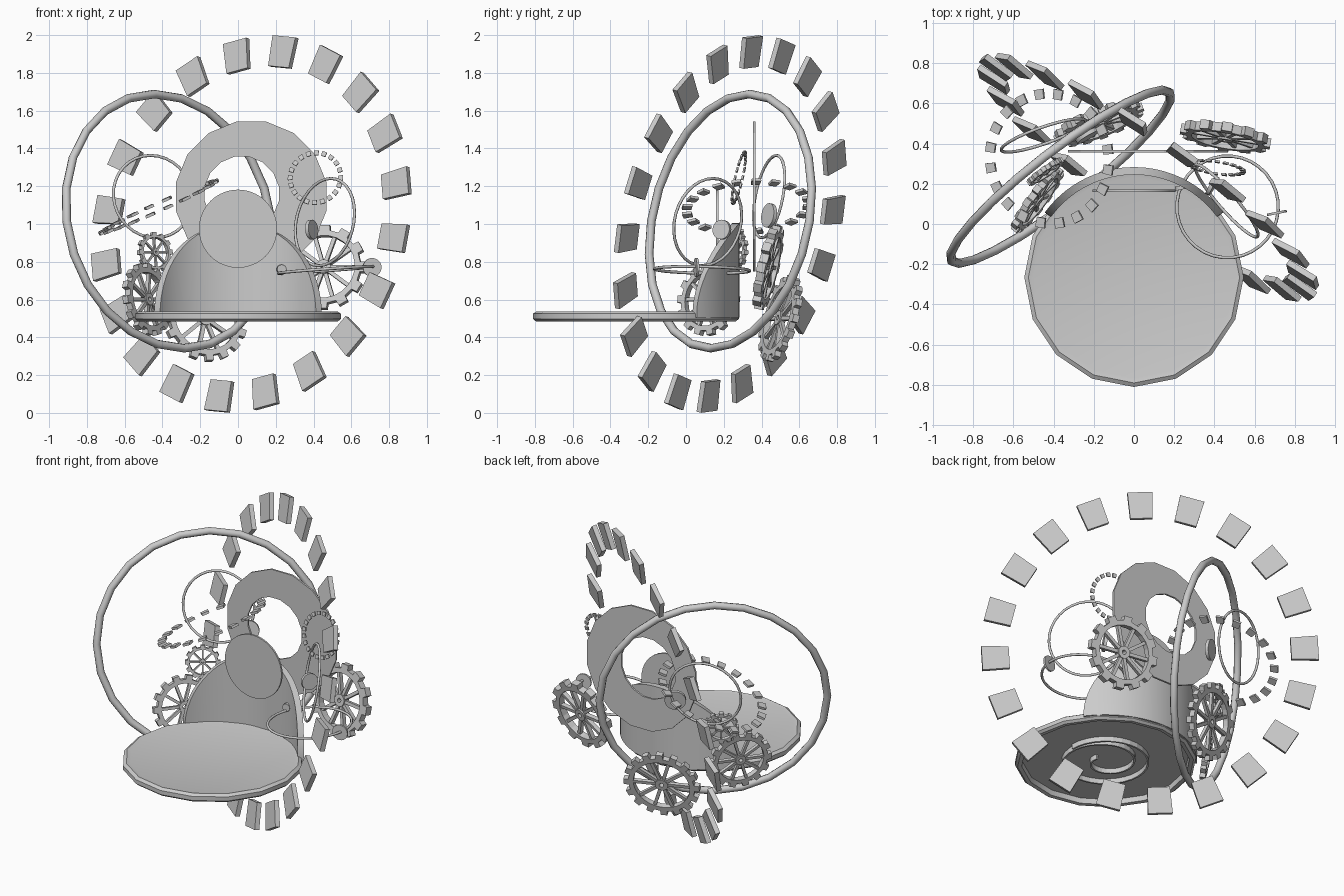
import bpy, bmesh
from math import sin, cos, pi, radians, sqrt
from mathutils import Matrix, Vector

if "Cube" in bpy.data.objects:
    bpy.data.objects.remove(bpy.data.objects["Cube"])


def frame(centre, normal, up=(0, 0, 1)):
    """Matrix whose local z is the normal and local y points towards up."""
    z = Vector(normal).normalized()
    x = Vector(up).cross(z).normalized()
    m = Matrix((x, z.cross(x), z)).transposed().to_4x4()
    m.translation = centre
    return m


def finish(name, bm, matrix=None, smooth=None):
    bmesh.ops.recalc_face_normals(bm, faces=bm.faces[:])
    me = bpy.data.meshes.new(name)
    bm.to_mesh(me)
    bm.free()
    ob = bpy.data.objects.new(name, me)
    bpy.context.collection.objects.link(ob)
    if matrix:
        ob.matrix_world = matrix
    if smooth:
        bpy.ops.object.select_all(action='DESELECT')
        ob.select_set(True)
        bpy.context.view_layer.objects.active = ob
        bpy.ops.object.shade_smooth_by_angle(angle=radians(smooth))
    return ob


def tube_grid(bm, sections, closed=True):
    """Skin a list of closed cross-sections, optionally joining the ends."""
    rows = [[bm.verts.new(p) for p in s] for s in sections]
    n, k = len(rows), len(rows[0])
    for i in range(n if closed else n - 1):
        a, b = rows[i], rows[(i + 1) % n]
        for j in range(k):
            bm.faces.new((a[j], a[(j + 1) % k], b[(j + 1) % k], b[j]))
    if not closed:
        bm.faces.new(rows[0])
        bm.faces.new(rows[-1])


def flat_ring(bm, inner, outer, t):
    """Extruded flat ring between two outlines with equal point counts."""
    tube_grid(bm, [[(*a, -t / 2), (*b, -t / 2), (*b, t / 2), (*a, t / 2)]
                   for a, b in zip(inner, outer)])


def circle(r, n, cx=0, cy=0, phase=0.0):
    return [(cx + r * cos(2 * pi * (i + phase) / n), cy + r * sin(2 * pi * (i + phase) / n))
            for i in range(n)]


def hoop(name, centre, normal, R, r, n=32, k=8):
    bm = bmesh.new()
    tube_grid(bm, [[((R + r * cos(b)) * cos(a), (R + r * cos(b)) * sin(a), r * sin(b))
                    for b in (2 * pi * j / k for j in range(k))]
                   for a in (2 * pi * i / n for i in range(n))])
    return finish(name, bm, frame(centre, normal), 50)


def disc(name, centre, normal, r, t, n=32):
    bm = bmesh.new()
    bmesh.ops.create_cone(bm, cap_ends=True, segments=n, radius1=r, radius2=r, depth=t)
    return finish(name, bm, frame(centre, normal), 30)


def block_ring(name, centre, normal, R, n, radial, w_in, w_out, t, phase=0.0):
    """Circle of separate, slightly tapered plates."""
    bm = bmesh.new()
    for i in range(n):
        res = bmesh.ops.create_cube(bm, size=1)
        for v in res['verts']:
            w = w_out if v.co.x > 0 else w_in
            v.co = (R + v.co.x * radial, v.co.y * w, v.co.z * t)
        bmesh.ops.rotate(bm, verts=res['verts'], cent=(0, 0, 0),
                         matrix=Matrix.Rotation(phase + 2 * pi * i / n, 3, 'Z'))
    return finish(name, bm, frame(centre, normal))


def gear(name, centre, normal, R, teeth, spokes, t):
    bm = bmesh.new()
    outer, inner = [], []
    for i in range(teeth):
        for f, r in ((-.27, .87), (-.22, 1), (.22, 1), (.27, .87)):
            a = 2 * pi * (i + f) / teeth
            outer.append((R * r * cos(a), R * r * sin(a)))
            inner.append((R * .74 * cos(a), R * .74 * sin(a)))
    flat_ring(bm, inner, outer, t)
    for i in range(spokes):
        res = bmesh.ops.create_cube(bm, size=1)
        for v in res['verts']:
            v.co = (R * (.43 + v.co.x * .66), v.co.y * R * .09, v.co.z * t * .6)
        bmesh.ops.rotate(bm, verts=res['verts'], cent=(0, 0, 0),
                         matrix=Matrix.Rotation(2 * pi * i / spokes, 3, 'Z'))
    flat_ring(bm, circle(R * .06, 16), circle(R * .17, 16), t)
    return finish(name, bm, frame(centre, normal))


SEAT = Vector((0, -.265, 0))

# Seat: sixteen-sided pan with a rounded rim, hollow underneath
bm = bmesh.new()
profile = [(.0001, .532), (.5, .532), (.525, .538), (.545, .525),
           (.545, .498), (.53, .485), (.505, .487), (.5, .52), (.0001, .52)]
tube_grid(bm, [[(r * cos(a), r * sin(a), z) for r, z in profile]
               for a in (2 * pi * i / 16 for i in range(16))])
finish("seat", bm, Matrix.Translation(SEAT), 35)

# Raised pad on the seat
disc("seat_pad", (0, -.265, .535), (0, 0, 1), .26, .014)

# Coil spring band below the seat
bm = bmesh.new()
sections = []
for i in range(61):
    s = i / 60
    a, r = 4 * pi * s, .25 - .19 * max(0, s - .45) / .55
    sections.append([(q * cos(a), q * sin(a), z) for q, z in
                     ((r, .488), (r + .012, .488), (r + .012, .525), (r, .525))])
tube_grid(bm, sections, closed=False)
finish("seat_spring", bm, Matrix.Translation(SEAT))

# Curved backrest rising from the rim, with a swept top edge
bm = bmesh.new()
sections = []
a0 = radians(36)
for i in range(33):
    a = a0 + (pi - 2 * a0) * (1 - cos(pi * i / 32)) / 2
    t = max(0, (sin(a) - sin(a0)) / (1 - sin(a0)))
    top = .53 + .475 * t ** .55
    sections.append([(r * cos(a), r * sin(a), z) for r, z in
                     ((.51, .505), (.548, .505), (.548, top), (.51, top))])
tube_grid(bm, sections, closed=False)
finish("backrest", bm, Matrix.Translation(SEAT), 35)

# Round head plate and off-centre flat ring behind it
disc("head_plate", (0, .165, .975), (0, -1, 0), .207, .012, 40)
bm = bmesh.new()
flat_ring(bm, circle(.2, 16, -.05, .015, .5), circle(.405, 16, 0, 0, .5), .012)
finish("back_ring", bm, frame((.07, .362, 1.145), (0, -1, 0)))

# Large tilted hoop
hoop("large_hoop", (-.365, .235, 1.015), (.61, -.79, .19), .685, .023, 24, 8)

# Thin hoops and their small discs
hoop("thin_hoop_left", (-.45, .44, 1.145), (.35, -1, .2), .222, .008)
hoop("thin_hoop_right", (.46, .115, 1.01), (.74, .64, -.18), .235, .008)
hoop("thin_hoop_low", (.465, .085, .757), (-.07, .02, 1), .253, .008)
disc("hoop_disc_left", (-.23, .44, 1.045), (.5, -.85, .15), .065, .02, 20)
disc("hoop_disc_right", (.39, .19, .97), (.85, -.5, .1), .052, .02, 20)
disc("hoop_disc_low", (.71, .055, .77), (.2, -1, 0), .05, .012, 20)
disc("hoop_bead_low", (.23, .18, .76), (.2, -1, 0), .025, .02, 16)

# Circles of separate plates
block_ring("large_plate_ring", (.07, .232, 1.0), (-.56, -.8, .2), .932, 20,
           .165, .135, .15, .03, radians(90 - 4.5))
block_ring("left_plate_ring", (-.42, .325, 1.09), (-.45, -.07, 1), .323, 20,
           .05, .045, .05, .015)
block_ring("right_plate_ring", (.41, .28, 1.245), (.15, 1, -.23), .135, 20,
           .025, .023, .026, .01)

# Gears
gear("gear_lower", (-.175, .5, .5), (.38, -1, .3), .235, 16, 10, .035)
gear("gear_left", (-.48, .12, .6), (.8, -.6, .18), .195, 14, 10, .035)
gear("gear_small", (-.44, .26, .85), (.55, -.8, .15), .107, 12, 8, .025)
gear("gear_right", (.455, .435, .77), (.17, 1, -.23), .228, 12, 10, .045)
